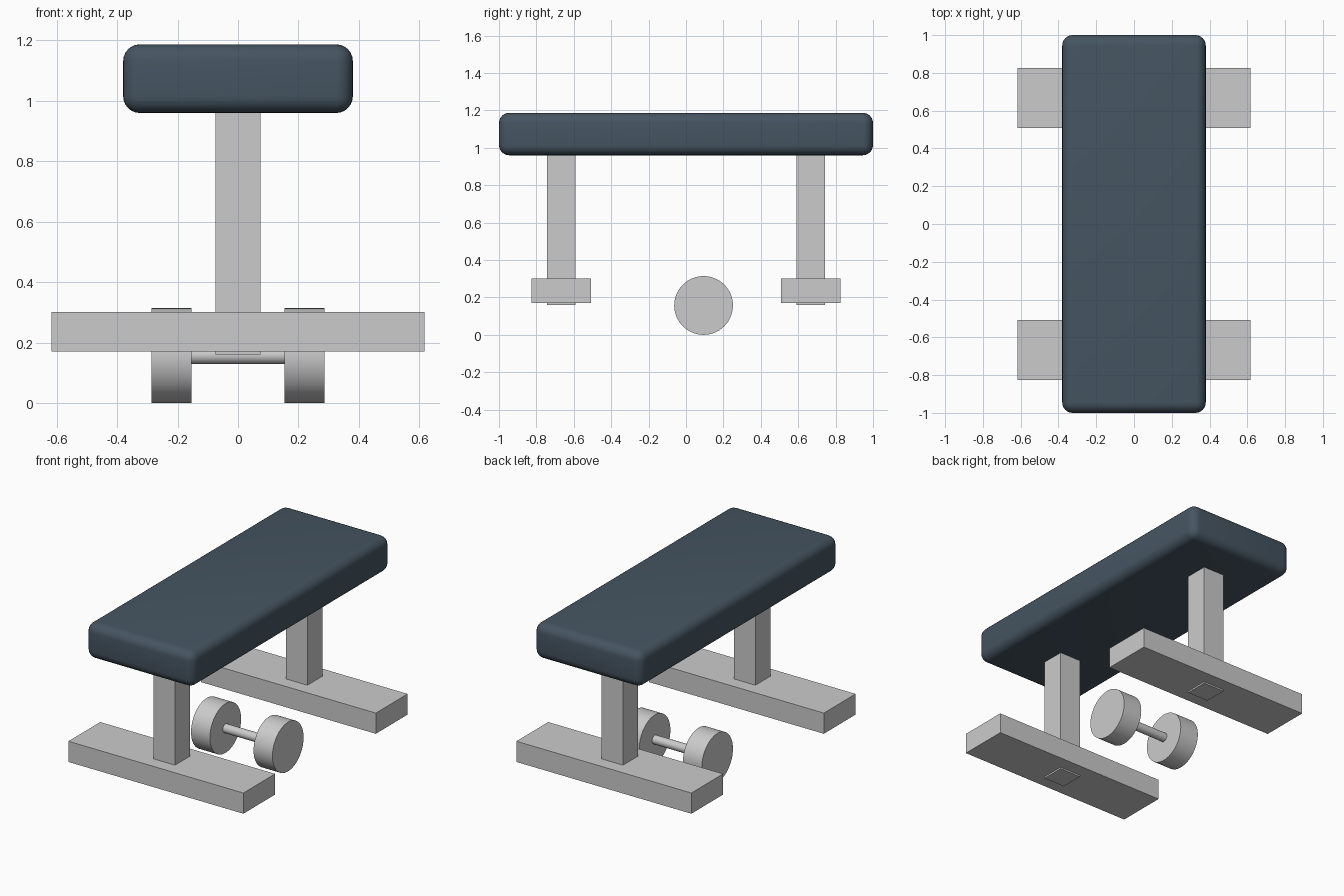
import bpy
from math import pi

if "Cube" in bpy.data.objects:
    bpy.data.objects.remove(bpy.data.objects["Cube"])


def box(name, lo, hi):
    bpy.ops.mesh.primitive_cube_add(size=1, location=[(a + b) / 2 for a, b in zip(lo, hi)])
    ob = bpy.context.object
    ob.name = name
    ob.scale = [b - a for a, b in zip(lo, hi)]
    bpy.ops.object.transform_apply(location=False, rotation=False, scale=True)
    return ob


def rod(name, x0, x1, y, z, r, sides=64):
    bpy.ops.mesh.primitive_cylinder_add(vertices=sides, radius=r, depth=x1 - x0,
                                        location=((x0 + x1) / 2, y, z), rotation=(0, pi / 2, 0))
    bpy.context.object.name = name
    bpy.ops.object.shade_smooth_by_angle()


# Padded seat with rounded edges
seat = box("seat", (-0.38, -1, 0.96), (0.38, 1, 1.187))
bevel = seat.modifiers.new("rounding", 'BEVEL')
bevel.width = 0.055
bevel.segments = 6
bpy.ops.object.modifier_apply(modifier=bevel.name)
bpy.ops.object.shade_smooth_by_angle()
vinyl = bpy.data.materials.new("dark_vinyl")
vinyl.diffuse_color = (0.06, 0.09, 0.12, 1)
vinyl.use_nodes = True
vinyl.node_tree.nodes["Principled BSDF"].inputs["Base Color"].default_value = vinyl.diffuse_color
seat.data.materials.append(vinyl)

# Posts and cross feet at both ends
for end, y in (("front", -0.667), ("back", 0.667)):
    box(end + "_post", (-0.075, y - 0.075, 0.16), (0.075, y + 0.075, 0.98))
    box(end + "_foot", (-0.617, y - 0.16, 0.17), (0.617, y + 0.16, 0.302))

# Dumbbell lying on the ground
DY, DZ = 0.094, 0.157
rod("dumbbell_handle", -0.16, 0.16, DY, DZ, 0.028, 32)
rod("left_weight", -0.287, -0.154, DY, DZ, 0.157)
rod("right_weight", 0.154, 0.287, DY, DZ, 0.157)
